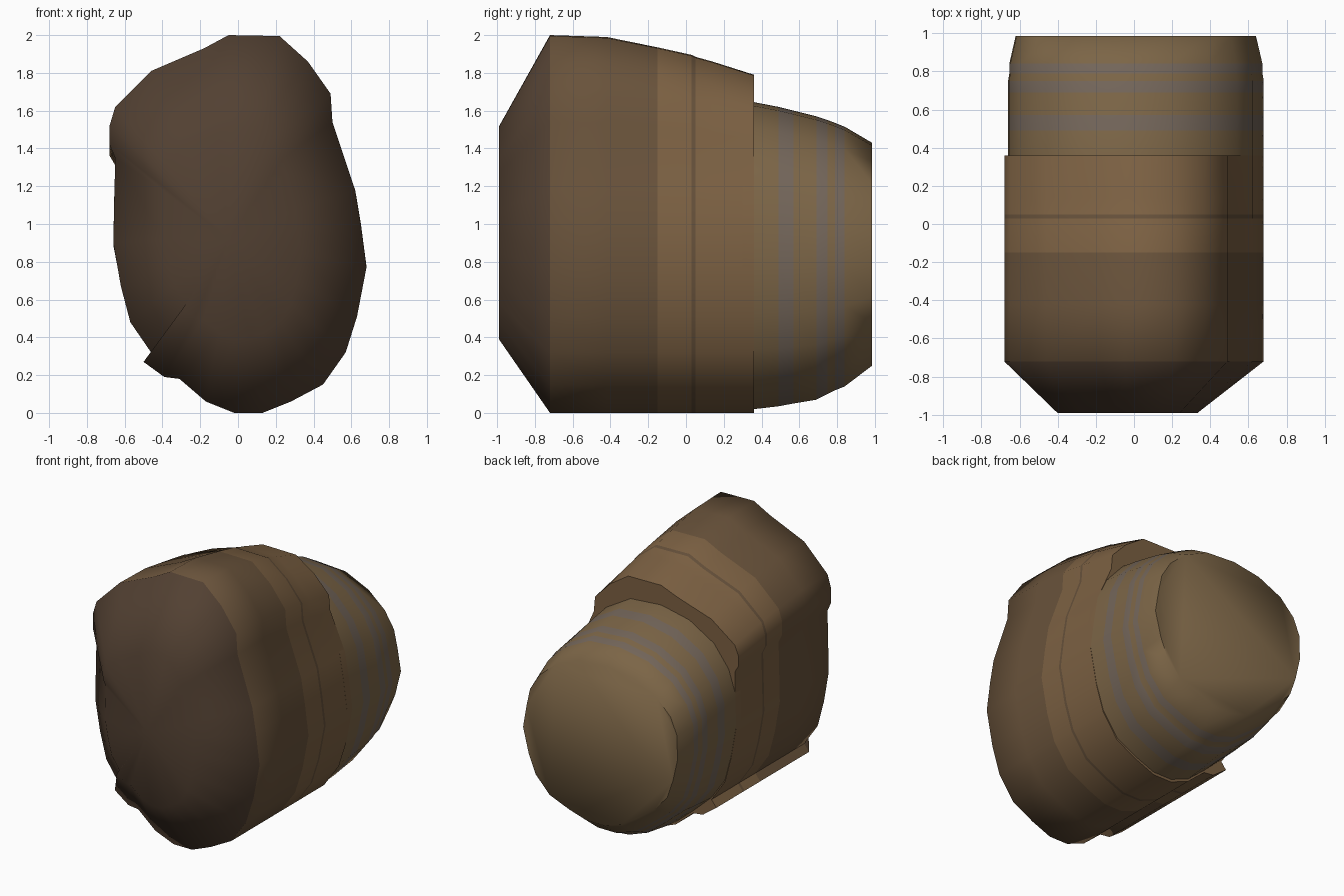
import bpy, math

if "Cube" in bpy.data.objects:
    bpy.data.objects.remove(bpy.data.objects["Cube"])

# Materials
def material(name, rgb):
    m = bpy.data.materials.new(name)
    m.diffuse_color = (*rgb, 1)
    m.use_nodes = True
    m.node_tree.nodes["Principled BSDF"].inputs["Base Color"].default_value = m.diffuse_color
    return m

MATS = [material("brown_dark", (0.085, 0.052, 0.032)),
        material("brown_mid", (0.14, 0.085, 0.043)),
        material("brown", (0.2, 0.118, 0.055)),
        material("grey_band", (0.17, 0.13, 0.10)),
        material("tan", (0.2, 0.13, 0.062)),
        material("seam", (0.13, 0.08, 0.042))]

def loft(name, rings, mats, cap_start, cap_end):
    """Skin equal-length rings; mats holds one material index per strip."""
    n = len(rings[0])
    verts = [p for r in rings for p in r]
    faces, idx = [], []
    for k in range(len(rings) - 1):
        for i in range(n):
            j = (i + 1) % n
            faces.append((k*n + i, k*n + j, (k+1)*n + j, (k+1)*n + i))
            idx.append(mats[k])
    # Front fan cap and flat back cap
    c = len(verts)
    verts.append((sum(p[0] for p in rings[0])/n, rings[0][0][1],
                  sum(p[2] for p in rings[0])/n))
    for i in range(n):
        faces.append((c, (i + 1) % n, i))
        idx.append(cap_start)
    faces.append(tuple((len(rings) - 1)*n + i for i in range(n)))
    idx.append(cap_end)
    me = bpy.data.meshes.new(name)
    me.from_pydata(verts, [], faces)
    for m in MATS:
        me.materials.append(m)
    for p, m in zip(me.polygons, idx):
        p.material_index = m
    ob = bpy.data.objects.new(name, me)
    bpy.context.collection.objects.link(ob)
    bpy.ops.object.select_all(action='DESELECT')
    ob.select_set(True)
    bpy.context.view_layer.objects.active = ob
    bpy.ops.object.mode_set(mode='EDIT')
    bpy.ops.mesh.select_all(action='SELECT')
    bpy.ops.mesh.normals_make_consistent(inside=False)
    bpy.ops.object.mode_set(mode='OBJECT')
    bpy.ops.object.shade_smooth_by_angle(angle=math.radians(65))
    return ob

# Shared lower outline, right side down and round to the lower left (x, z)
LOWER = [(.62, 1.18), (.65, 1.0), (.68, .77), (.63, .51), (.57, .32), (.45, .15),
         (.28, .06), (.13, 0), (-.02, 0), (-.17, .06), (-.31, .18)]
LEFT = [(-.46, .32), (-.57, .48), (-.62, .67), (-.66, .9)]
# Front shell: lower fin plus the overhanging hood
FRONT = LOWER + [(-.39, .19), (-.5, .27)] + LEFT + [
    (-.65, 1.35), (-.68, 1.42), (-.68, 1.52), (-.65, 1.62), (-.46, 1.81), (-.18, 1.93),
    (-.05, 2), (.22, 1.995), (.37, 1.86), (.49, 1.69), (.5, 1.54)]
# Rounded rear body
REAR = LOWER + LEFT + [(-.655, 1.15), (-.6, 1.32), (-.48, 1.48), (-.28, 1.6),
                       (-.05, 1.65), (.2, 1.63), (.4, 1.51), (.54, 1.35)]

def front_ring(y, top):
    k = (top - 1.2) / .8
    return [(x, y, z if z < 1.2 else 1.2 + (z - 1.2)*k) for x, z in FRONT]

# Front shell with bevelled nose and hood sloping down toward the back
nose = [(x*(.49 if x > 0 else .59), -.99, .95 + (z - .95)*(.59 if z < .95 else .54))
        for x, z in FRONT]
stations = [(-.72, 2), (-.42, 1.99), (-.15, 1.935), (.03, 1.895), (.05, 1.885),
            (.14, 1.86), (.36, 1.79)]
loft("front_shell", [nose] + [front_ring(y, t) for y, t in stations],
     [0, 1, 1, 2, 5, 2, 2], 0, 2)

# Rear body: y, top, bottom, width factor
def rear_ring(y, top, bottom, w):
    s = (top - bottom) / 1.65
    return [(x*w, y, bottom + z*s) for x, z in REAR]

rear = [(.3, 1.65, .01, 1), (.36, 1.645, .02, 1), (.49, 1.62, .035, 1),
        (.57, 1.6, .05, 1), (.69, 1.57, .07, 1), (.75, 1.55, .1, 1),
        (.79, 1.535, .12, .99), (.84, 1.515, .14, .99), (.985, 1.43, .25, .94)]
loft("rear_body", [rear_ring(*r) for r in rear], [2, 4, 3, 4, 3, 4, 3, 4], 2, 4)
